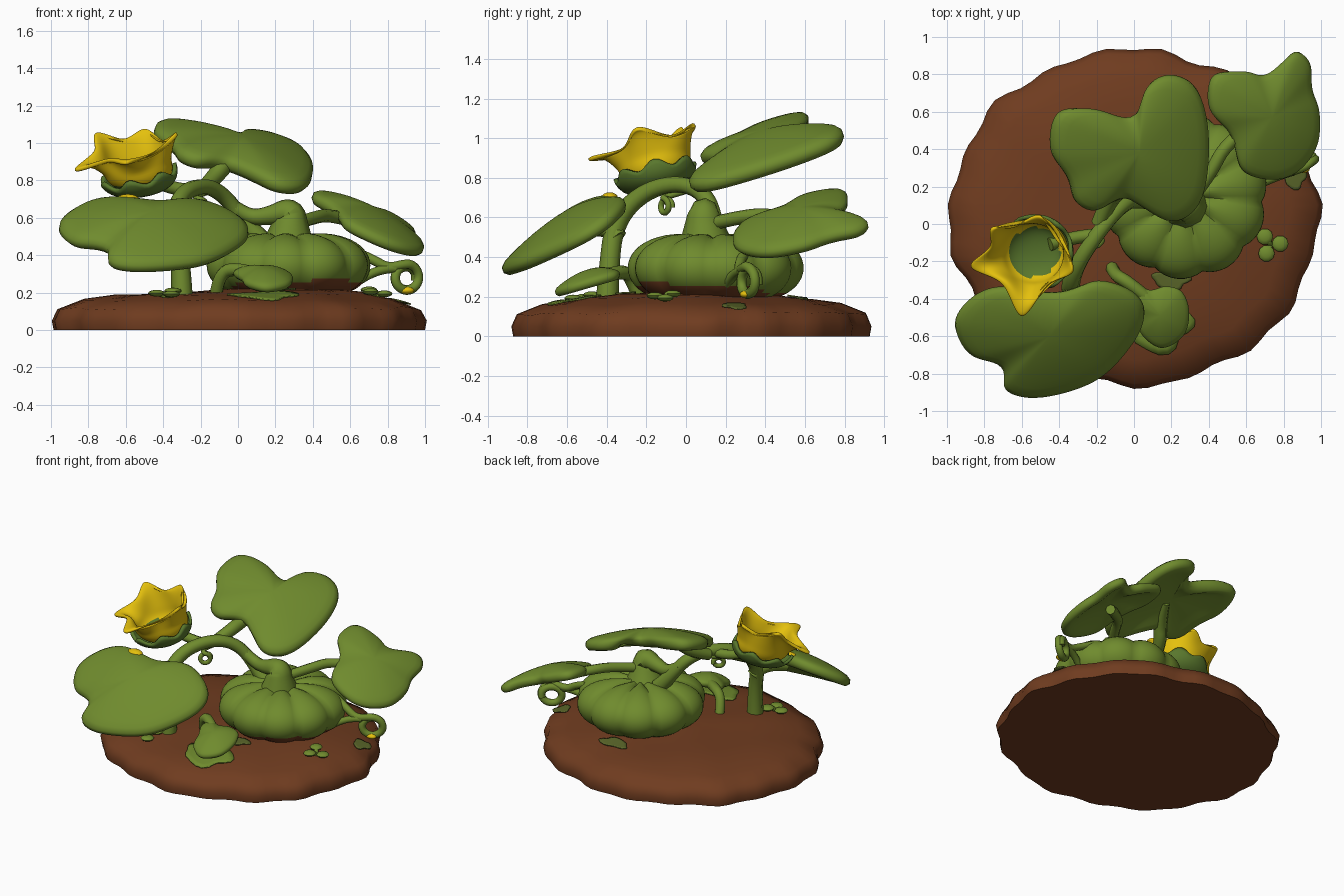
import bpy, bmesh
from math import sin, cos, pi, sqrt, exp
from mathutils import Vector

cube = bpy.data.objects.get("Cube")
if cube:
    bpy.data.objects.remove(cube, do_unlink=True)


def material(name, r, g, b):
    m = bpy.data.materials.new(name)
    m.use_nodes = True
    m.diffuse_color = (r, g, b, 1)
    node = next(n for n in m.node_tree.nodes if n.type == 'BSDF_PRINCIPLED')
    node.inputs["Base Color"].default_value = (r, g, b, 1)
    node.inputs["Roughness"].default_value = 0.8
    return m


GREEN = material("leaf green", 0.16, 0.258, 0.027)
DARK = material("calyx green", 0.1, 0.185, 0.026)
MOSS = material("moss green", 0.1, 0.13, 0.022)
SOIL = material("soil brown", 0.16, 0.045, 0.014)
YELLOW = material("petal yellow", 0.78, 0.53, 0.004)


def activate(ob):
    bpy.ops.object.select_all(action='DESELECT')
    ob.select_set(True)
    bpy.context.view_layer.objects.active = ob


def surface(name, mats, rows, cols, fn, rule=None, thickness=0, subdiv=0):
    """Closed ring grid: fn(u, v) gives a point, u along rows and v around."""
    bm = bmesh.new()
    grid = [[bm.verts.new(fn(i / rows, j / cols)) for j in range(cols)]
            for i in range(rows + 1)]
    for i in range(rows):
        for j in range(cols):
            k = (j + 1) % cols
            f = bm.faces.new((grid[i][j], grid[i][k], grid[i + 1][k], grid[i + 1][j]))
            if rule:
                f.material_index = rule((i + 0.5) / rows, (j + 0.5) / cols)
    bmesh.ops.remove_doubles(bm, verts=bm.verts, dist=0.0005)
    bmesh.ops.recalc_face_normals(bm, faces=bm.faces)
    if thickness and sum(f.normal.z for f in bm.faces) < 0:
        bmesh.ops.reverse_faces(bm, faces=bm.faces)
    me = bpy.data.meshes.new(name)
    bm.to_mesh(me)
    bm.free()
    ob = bpy.data.objects.new(name, me)
    bpy.context.collection.objects.link(ob)
    for m in mats:
        me.materials.append(m)
    if thickness:
        mod = ob.modifiers.new("thickness", 'SOLIDIFY')
        mod.thickness = thickness
        mod.offset = -1
    if subdiv:
        ob.modifiers.new("rounding", 'SUBSURF').levels = subdiv
    activate(ob)
    bpy.ops.object.shade_smooth_by_angle(angle=1.0)


def tube(name, points, radii):
    """Round stalk through control points, with a radius at each or one for all."""
    if not isinstance(radii, (list, tuple)):
        radii = [radii] * len(points)
    cu = bpy.data.curves.new(name, 'CURVE')
    cu.dimensions = '3D'
    cu.bevel_depth = 1
    cu.bevel_resolution = 2
    cu.use_fill_caps = True
    sp = cu.splines.new('NURBS')
    sp.points.add(len(points) - 1)
    for p, co, r in zip(sp.points, points, radii):
        p.co = (*co, 1)
        p.radius = r
    sp.order_u = 3
    sp.use_endpoint_u = True
    sp.resolution_u = 5
    ob = bpy.data.objects.new(name, cu)
    bpy.context.collection.objects.link(ob)
    cu.materials.append(GREEN)
    activate(ob)
    bpy.ops.object.convert(target='MESH')
    bpy.ops.object.shade_smooth_by_angle(angle=1.0)


def spline(pts, v):
    """Point on a closed smooth outline."""
    n = len(pts)
    i = int(v * n)
    t = v * n - i
    a, b, c, d = (Vector(pts[(i + k) % n]) for k in (-1, 0, 1, 2))
    return b + (c - a) * t / 2 + (a * 2 - b * 5 + c * 4 - d) * t * t / 2 \
        + (b * 3 - a - c * 3 + d) * t ** 3 / 2


def leaf(name, centre, slope, dome, outline, thickness=0.06, sag=0):
    c = Vector(centre[:2])

    def point(u, v):
        p = (spline(outline, v) - c) * u * 1.035
        z = centre[2] + p.x * slope[0] + p.y * slope[1] + dome * (1 - u * u)
        return (c.x + p.x, c.y + p.y, z - sag * p.x * p.x)
    surface(name, [GREEN], 5, 42, point, thickness=thickness, subdiv=1)


# Soil mound
def soil_z(x, y):
    r = min(1, sqrt(x * x + ((y - 0.04) / 0.9) ** 2))
    bump = 0.03 * exp(-((x - 0.3) ** 2 + (y - 0.05) ** 2) * 6)
    return 0.2 - 0.085 * r ** 4 + 0.008 * sin(9 * x + 2) * cos(8 * y) + bump


def soil_point(u, v):
    a = 2 * pi * v
    wob = 0.985 + 0.012 * sin(19 * a) + 0.012 * sin(8 * a + 1) + 0.006 * cos(13 * a)
    if u <= 0.2:
        r, z = u * 4.95, 0
    elif u < 0.35:
        r, z = 1, 0.05
    else:
        r = min(0.97, (1 - u) / 0.6)
        z = None
    x, y = r * wob * cos(a), 0.035 + 0.91 * r * wob * sin(a)
    if z is None:
        z = soil_z(x, y) - (0.012 if r > 0.95 else 0)
    return (x, y, z)


surface("soil_mound", [SOIL], 10, 84, soil_point)


# Ribbed pumpkin, smeared with soil around the foot
def pumpkin_point(u, v):
    a, lat = 2 * pi * v, pi * (u - 0.5)
    rib = 0.93 + 0.07 * abs(sin(5 * a + 0.4)) ** 0.8
    r = 0.445 * max(0, cos(lat)) ** 0.6 * rib
    z = 0.345 + 0.18 * sin(lat) - (1 - rib) * 0.3 * max(0, sin(lat))
    z -= 0.03 * exp(-(r / 0.12) ** 2) * (u > 0.5)
    return (0.27 + r * cos(a), 0.15 + r * sin(a), z)


surface("pumpkin", [GREEN, SOIL], 24, 80, pumpkin_point,
        lambda u, v: int(u < 0.28 + 0.08 * cos(2 * pi * (v - 0.85)) + 0.03 * sin(10 * pi * v)))

# Stalks
tube("pumpkin_stem", [(0.27, 0.1, 0.46), (0.28, 0.09, 0.56), (0.28, 0.09, 0.64),
                      (0.17, 0.1, 0.61), (0.05, 0.13, 0.6), (-0.04, 0.12, 0.67)],
     [0.14, 0.1, 0.075, 0.05, 0.04, 0.04])
tube("main_vine", [(-0.3, -0.4, 0.13), (-0.3, -0.39, 0.35), (-0.35, -0.36, 0.58),
                   (-0.31, -0.22, 0.73), (-0.18, -0.03, 0.78), (-0.07, 0.1, 0.72),
                   (0.03, 0.15, 0.58), (0.12, 0.15, 0.48)],
     [0.06, 0.05, 0.05, 0.045, 0.042, 0.042, 0.045, 0.06])
tube("back_leaf_stalk", [(-0.19, 0, 0.75), (-0.14, 0.12, 0.8), (-0.06, 0.2, 0.9),
                         (0.02, 0.36, 0.95)], [0.04, 0.045, 0.05, 0.03])
tube("front_leaf_stalk", [(-0.32, -0.34, 0.5), (-0.36, -0.4, 0.58), (-0.45, -0.55, 0.53)], 0.045)
tube("side_leaf_stalk", [(0.28, 0.1, 0.56), (0.4, 0.25, 0.6), (0.5, 0.45, 0.62),
                         (0.68, 0.56, 0.56)], 0.035)
tube("flower_stalk", [(-0.22, -0.06, 0.75), (-0.33, -0.07, 0.74), (-0.45, -0.11, 0.8)], 0.035)
tube("small_leaf_stalk", [(-0.12, -0.22, 0.16), (-0.11, -0.27, 0.28), (-0.03, -0.31, 0.34),
                          (0.1, -0.42, 0.3)], 0.035)

# Large leaves
leaf("back_leaf", (0.03, 0.38, 0.96), (-0.25, 0.32), 0.08,
     [(-0.06, 0.13), (-0.2, 0.06), (-0.31, 0.11), (-0.35, 0.24), (-0.44, 0.38),
      (-0.4, 0.59), (-0.2, 0.62), (-0.01, 0.57), (0.06, 0.73), (0.2, 0.79),
      (0.35, 0.71), (0.41, 0.45), (0.37, 0.12), (0.21, 0), (0.03, 0.09)], 0.09)
leaf("front_leaf", (-0.45, -0.6, 0.55), (-0.06, 0.6), 0.09,
     [(-0.96, -0.55), (-0.87, -0.41), (-0.7, -0.34), (-0.42, -0.37), (-0.2, -0.31),
      (0, -0.38), (0.06, -0.5), (-0.01, -0.66), (-0.2, -0.85), (-0.5, -0.94),
      (-0.69, -0.9), (-0.71, -0.77), (-0.88, -0.71)], 0.08, 0.15)
leaf("side_leaf", (0.74, 0.57, 0.57), (-0.43, 0.2), 0.08,
     [(0.41, 0.6), (0.43, 0.79), (0.6, 0.82), (0.71, 0.8), (0.86, 0.92), (0.95, 0.86),
      (0.96, 0.72), (1, 0.6), (0.99, 0.42), (0.89, 0.28), (0.75, 0.23), (0.58, 0.28),
      (0.52, 0.47)], 0.07)
leaf("small_leaf", (0.14, -0.49, 0.28), (-0.02, 0.28), 0.06,
     [(0.01, -0.33), (-0.03, -0.4), (0.01, -0.5), (0.04, -0.6), (0.15, -0.67),
      (0.27, -0.6), (0.3, -0.47), (0.26, -0.36), (0.17, -0.33), (0.09, -0.35)], 0.05)

# Open blossom: rim runs tip, valley, tip from the front petal round by the right
RIM = [(-0.6, -0.5, 0.9), (-0.71, -0.32, 0.91), (-0.88, -0.23, 0.86), (-0.77, -0.13, 0.96),
       (-0.76, -0.03, 1.06), (-0.62, 0, 1.02), (-0.5, 0.04, 1.08), (-0.41, -0.06, 1.01),
       (-0.33, -0.25, 1.06), (-0.46, -0.33, 0.94)]


def blossom_point(u, v, grow=0):
    a = -pi / 2 - 2 * pi * v
    t = min(1, 2 * u)
    r = (0.16 + grow) * sin(pi * t / 2) ** 0.7
    dx, dy = r * cos(a), r * sin(a)
    p = Vector((-0.47 - 0.07 * t + dx, -0.12 - 0.04 * t + dy,
                0.78 - grow + 0.1 * t * t + 0.22 * (dx + dy)))
    if u > 0.5:
        w = 2 * u - 1
        p = p.lerp(Vector(spline(RIM, v)), w)
        p.z += 0.04 * sin(pi * w)
    return p


surface("petals", [YELLOW, DARK], 14, 60, blossom_point,
        lambda u, v: int(u < 0.27 + 0.1 * cos(2 * pi * (v - 0.2))), thickness=0.022, subdiv=1)
surface("calyx", [DARK], 8, 60, lambda u, v: blossom_point(
    u * (0.45 + 0.05 * sin(14 * pi * v)), v, 0.03), thickness=0.02)


# Curling tendrils
def curl(name, start, centre, radius, thick, heading, turns=1.3):
    path = list(start)
    for i in range(17):
        a = pi / 2 - 2 * pi * turns * i / 16
        r = radius * (1 - 0.25 * i / 16)
        path.append((centre[0] + r * cos(a) * heading[0],
                     centre[1] + r * cos(a) * heading[1] + 0.03 * i / 16,
                     centre[2] + r * sin(a)))
    tube(name, path, thick)


curl("side_tendril", [(0.62, 0.3, 0.42), (0.72, 0.27, 0.38), (0.8, 0.27, 0.33)],
     (0.9, 0.3, 0.28), 0.075, 0.026, (0.95, 0.6))
tube("side_tendril_root", [(0.64, 0.2, 0.26), (0.74, 0.25, 0.33), (0.84, 0.28, 0.33)], 0.025)
curl("vine_tendril", [(-0.16, 0.02, 0.74), (-0.24, -0.08, 0.71)],
     (-0.2, -0.12, 0.66), 0.04, 0.016, (0.8, 0.7))


# Tiny sprouts and mossy patches on the soil
def patch(name, x, y, rx, ry, mat):
    def point(u, v):
        a = 2 * pi * v
        k = u * (1 + 0.15 * sin(3 * a) + 0.08 * cos(5 * a))
        px, py = x + rx * k * cos(a), y + ry * k * sin(a)
        return (px, py, soil_z(px, py) + 0.008)
    surface(name, [mat], 4, 24, point, thickness=0.008)


def sprout(name, x, y, size):
    for i in range(3):
        a = 2 * pi * i / 3 + x * 3
        cx, cy = x + size * cos(a), y + size * sin(a)
        z = soil_z(cx, cy) + 0.02
        tube(f"{name}_stem_{i}", [(x, y, z - 0.05), (x, y, z), (cx, cy, z)], 0.016)
        surface(f"{name}_leaf_{i}", [GREEN], 6, 10, lambda u, v: (
            cx + size * 0.85 * sin(pi * u) * cos(2 * pi * v),
            cy + size * 0.85 * sin(pi * u) * sin(2 * pi * v), z - 0.018 * cos(pi * u)))


sprout("right_sprout", 0.73, -0.11, 0.052)
sprout("left_sprout", -0.38, -0.52, 0.055)
patch("small_leaf_patch", 0.13, -0.55, 0.18, 0.13, GREEN)
patch("pumpkin_patch", 0.2, -0.3, 0.1, 0.05, MOSS)
patch("rear_patch", 0.2, 0.57, 0.11, 0.05, MOSS)
patch("side_patch", 0.86, 0.25, 0.06, 0.06, MOSS)

# Yellow pollen spots
for name, x, y, z, s in (("leaf_spot", -0.59, -0.385, 0.7, 0.06),
                         ("tendril_spot", 0.9, 0.3, 0.212, 0.042)):
    surface(name, [YELLOW], 8, 14, lambda u, v: (
        x + s * sin(pi * u) * cos(2 * pi * v),
        y + s * 0.7 * sin(pi * u) * sin(2 * pi * v), z - s * 0.45 * cos(pi * u)))
